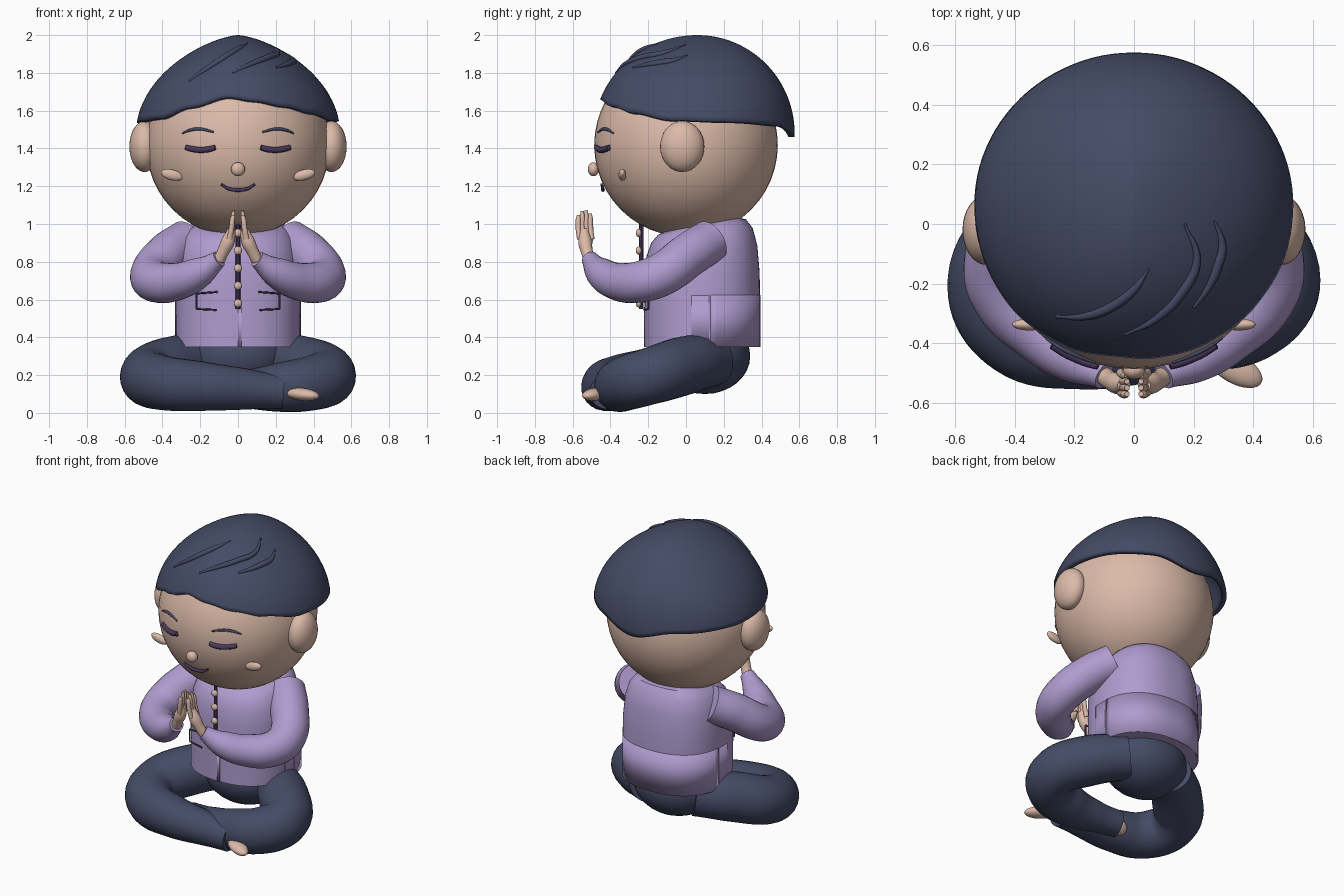
import bpy, bmesh
from math import sin, cos, pi, radians, asin, sqrt, copysign
from mathutils import Vector, Matrix, Euler

cube = bpy.data.objects.get("Cube")
if cube:
    bpy.data.objects.remove(cube, do_unlink=True)


def material(name, rgb):
    m = bpy.data.materials.new(name)
    m.use_nodes = True
    m.diffuse_color = (*rgb, 1)
    m.node_tree.nodes["Principled BSDF"].inputs["Base Color"].default_value = (*rgb, 1)
    return m


NAVY = material("navy", (0.058, 0.07, 0.13))
SKIN = material("skin", (0.71, 0.49, 0.395))
LILAC = material("lilac", (0.43, 0.33, 0.62))
PLUM = material("dark plum", (0.07, 0.042, 0.115))


def add_mesh(name, mesh, mat):
    ob = bpy.data.objects.new(name, mesh)
    bpy.context.collection.objects.link(ob)
    mesh.materials.clear()
    mesh.materials.append(mat)
    bpy.ops.object.select_all(action='DESELECT')
    ob.select_set(True)
    bpy.context.view_layer.objects.active = ob
    bpy.ops.object.shade_smooth_by_angle(angle=radians(40))
    return ob


def ball(name, mat, loc, size, rot=(0, 0, 0), seg=32):
    bm = bmesh.new()
    mtx = Matrix.LocRotScale(Vector(loc), Euler(rot), Vector(size))
    bmesh.ops.create_uvsphere(bm, u_segments=seg, v_segments=seg // 2, radius=1, matrix=mtx)
    me = bpy.data.meshes.new(name)
    bm.to_mesh(me)
    add_mesh(name, me, mat)


def tube(name, mat, pts, radii, res=6):
    """Smooth tapered tube through a few points."""
    cu = bpy.data.curves.new(name, 'CURVE')
    cu.dimensions = '3D'
    cu.bevel_depth = 1
    cu.bevel_resolution = res
    cu.resolution_u = 10
    cu.use_fill_caps = True
    sp = cu.splines.new('BEZIER')
    sp.radius_interpolation = 'CARDINAL'
    sp.bezier_points.add(len(pts) - 1)
    for bp, p, r in zip(sp.bezier_points, pts, radii):
        bp.co = p
        bp.radius = r
        bp.handle_left_type = bp.handle_right_type = 'AUTO'
    tmp = bpy.data.objects.new(name + "_path", cu)
    bpy.context.collection.objects.link(tmp)
    dg = bpy.context.evaluated_depsgraph_get()
    me = bpy.data.meshes.new_from_object(tmp.evaluated_get(dg))
    bpy.data.objects.remove(tmp, do_unlink=True)
    add_mesh(name, me, mat)


def sheet(name, mat, fn, nu, nv, thick=0):
    """Grid surface from fn(u, v) with u and v in 0..1."""
    bm = bmesh.new()
    g = [[bm.verts.new(fn(i / nu, j / nv)) for j in range(nv + 1)] for i in range(nu + 1)]
    for i in range(nu):
        for j in range(nv):
            bm.faces.new((g[i][j], g[i + 1][j], g[i + 1][j + 1], g[i][j + 1]))
    bmesh.ops.remove_doubles(bm, verts=bm.verts, dist=1e-5)
    bmesh.ops.recalc_face_normals(bm, faces=bm.faces)
    me = bpy.data.meshes.new(name)
    bm.to_mesh(me)
    ob = add_mesh(name, me, mat)
    if thick:
        mod = ob.modifiers.new("Thickness", 'SOLIDIFY')
        mod.thickness = thick
        mod.offset = -1
    return ob


def interp(table, x):
    for (a, p), (b, q) in zip(table, table[1:]):
        if x <= b:
            t = (x - a) / (b - a)
            return p + (q - p) * t * t * (3 - 2 * t)
    return table[-1][1]


def flip(pts, s):
    return [(s * x, y, z) for x, y, z in pts]


# Head, ears, nose, cheeks
HEAD_Z, HEAD_R = 1.418, 0.486
ball("head", SKIN, (0, 0, HEAD_Z), (HEAD_R,) * 3, seg=48)
ball("nose", SKIN, (0, -0.49, 1.29), (0.037, 0.03, 0.037))
for s, side in ((1, "left"), (-1, "right")):
    ball(side + "_ear", SKIN, (s * 0.495, -0.02, 1.41), (0.08, 0.117, 0.135))
    ball(side + "_cheek", SKIN, (s * 0.35, -0.337, 1.26), (0.06, 0.02, 0.028), (0, -s * 0.25, 0))


# Face lines lying on the head
def on_face(pts, r):
    return [(x, -sqrt(r * r - x * x - (z - HEAD_Z) ** 2), z) for x, z in pts]


for s, side in ((1, "left"), (-1, "right")):
    eye = on_face([(0.12, 1.405), (0.155, 1.396), (0.195, 1.392), (0.235, 1.396), (0.275, 1.405)], 0.49)
    tube(side + "_eyelid", PLUM, flip(eye, s), [0.014, 0.016, 0.016, 0.016, 0.014], 3)
    brow = on_face([(0.13, 1.487), (0.2, 1.503), (0.25, 1.498), (0.295, 1.48)], 0.488)
    tube(side + "_eyebrow", NAVY, flip(brow, s), [0.005, 0.008, 0.008, 0.004], 3)
mouth = on_face([(-0.088, 1.21), (-0.05, 1.187), (0, 1.18), (0.05, 1.187), (0.088, 1.21)], 0.5)
tube("mouth", PLUM, mouth, [0.007, 0.009, 0.01, 0.009, 0.007], 3)

# Hair cap with a wavy hairline, narrower to the sides and fuller in front
HC, HR, FRONT = Vector((0, 0.06, 1.48)), Vector((0.54, 0.515, 0.52)), 0.548
HAIRLINE = [(-180, 1.46), (-150, 1.52), (-110, 1.53), (-75, 1.545), (-52, 1.56), (-30, 1.62),
            (-6, 1.675), (10, 1.655), (30, 1.625), (50, 1.59), (75, 1.55), (110, 1.54),
            (150, 1.52), (180, 1.46)]


def hair_point(u, v):
    az = u * 360 - 180
    low = asin((interp(HAIRLINE, az) - HC.z) / HR.z)
    el = pi / 2 + (low - pi / 2) * v
    a, c = radians(az), max(cos(el), 0)
    depth = FRONT if cos(a) > 0 else HR.y
    return HC + Vector((HR.x * c ** 1.35 * sin(a), -depth * c * cos(a), HR.z * sin(el)))


hair = sheet("hair", NAVY, hair_point, 96, 28, 0.032)
bpy.context.view_layer.update()

# Raised locks on the crown, dropped onto the hair
LOCKS = [[(-0.26, -0.31), (-0.17, -0.31), (-0.08, -0.28), (0, -0.22), (0.05, -0.15)],
         [(-0.03, -0.37), (0.07, -0.32), (0.16, -0.23), (0.21, -0.12), (0.17, 0.0)],
         [(0.2, -0.28), (0.25, -0.21), (0.28, -0.14), (0.295, -0.07), (0.27, 0.01)]]
for i, lock in enumerate(LOCKS):
    path = [hair.ray_cast((x, y, 3), (0, 0, -1))[1] for x, y in lock]
    tube(f"hair_lock_{i + 1}", NAVY, path, [0.006, 0.013, 0.017, 0.014, 0.004], 4)

# Shirt body, a rounded box in plan
TC, TX, TY = 0.085, 0.33, 0.305


def body(az, z, k):
    sx, sy = (copysign(abs(f) ** 0.86, f) for f in (sin(az), cos(az)))
    return Vector((TX * k * sx, TC - TY * k * sy, z))


PROFILE = [(0, 0.35), (1, 0.35), (1, 0.5), (1.005, 0.62), (1, 0.74), (0.96, 0.86), (0.88, 0.94),
           (0.76, 0.985), (0.5, 1.01), (0, 1.02)]


def shirt_point(u, v):
    k, z = PROFILE[round(v * (len(PROFILE) - 1))]
    p = body(u * 2 * pi, z, k)
    p.z += 0.2 * (p.y - TC) * max(0, (z - 0.74) / 0.28)  # neckline dips to the front
    return p


sheet("shirt", LILAC, shirt_point, 64, len(PROFILE) - 1)


def panel(name, a, b, z0, z1, k):
    sheet(name, LILAC, lambda u, v: body(radians(a + (b - a) * u), z0 + (z1 - z0) * v, k), 32, 1, 0.008)


panel("back_hem", 96, 264, 0.35, 0.625, 1.012)
panel("left_vent", 82, 95, 0.35, 0.622, 1.008)
panel("right_vent", -95, -82, 0.35, 0.622, 1.008)
panel("front_overlap", 0, 2, 0.35, 0.56, 1.01)

# Placket and buttons
tube("placket", PLUM, [(0, -0.236, 0.55), (0, -0.238, 0.76), (0, -0.236, 1.0)], [0.012] * 3, 2)
for i in range(5):
    ball(f"button_{i + 1}", SKIN, (0, -0.25, 0.58 + i * 0.093), (0.022, 0.016, 0.022), seg=16)

# Sleeves, pocket trims and praying hands
ARM = [(0.27, 0.13, 0.91), (0.37, 0.02, 0.84), (0.455, -0.125, 0.735), (0.435, -0.24, 0.695),
       (0.325, -0.36, 0.695), (0.2, -0.455, 0.745), (0.1, -0.51, 0.815)]
for s, side in ((1, "left"), (-1, "right")):
    tube(side + "_sleeve", LILAC, flip(ARM, s), [0.115, 0.118, 0.115, 0.11, 0.1, 0.08, 0.045], 10)
    trim = [(0.11, -0.222, 0.64), (0.22, -0.198, 0.632), (0.22, -0.198, 0.55), (0.115, -0.222, 0.545)]
    for j in range(3):
        tube(f"{side}_pocket_line_{j + 1}", PLUM, flip(trim[j:j + 2], s), [0.005] * 2, 2)

    palm = [(0.1, -0.51, 0.81), (0.078, -0.525, 0.855), (0.052, -0.535, 0.91), (0.034, -0.54, 0.97)]
    tube(side + "_palm", SKIN, flip(palm, s), [0.032, 0.032, 0.036, 0.022], 6)
    for k in range(4):
        y = -0.57 + k * 0.021
        tip = (1.045, 1.068, 1.072, 1.055)[k]
        finger = [(0.045, y + 0.008, 0.92), (0.034, y, 0.98), (0.028, y, 1.03), (0.023, y, tip)]
        tube(f"{side}_finger_{k + 1}", SKIN, flip(finger, s), [0.015, 0.0145, 0.0135, 0.009], 3)
    thumb = [(0.06, -0.52, 0.87), (0.042, -0.505, 0.93), (0.028, -0.498, 0.985)]
    tube(side + "_thumb", SKIN, flip(thumb, s), [0.017, 0.015, 0.009], 3)

# Seat and crossed legs
ball("seat", NAVY, (0, 0.1, 0.3), (0.27, 0.24, 0.2))
THIGH = [(0.16, 0.14, 0.28), (0.35, -0.01, 0.25), (0.475, -0.19, 0.195)]
tube("left_leg", NAVY, THIGH + [(0.4, -0.31, 0.16), (0.22, -0.355, 0.135), (0.03, -0.345, 0.125),
     (-0.13, -0.32, 0.12)], [0.14, 0.155, 0.15, 0.145, 0.13, 0.1, 0.085], 10)
tube("right_leg", NAVY, flip(THIGH, -1) + [(-0.4, -0.36, 0.16), (-0.18, -0.425, 0.14),
     (0.05, -0.425, 0.125), (0.24, -0.42, 0.11)], [0.14, 0.155, 0.15, 0.145, 0.13, 0.108, 0.09], 10)

# Bare feet
ball("right_foot", SKIN, (0.34, -0.485, 0.098), (0.1, 0.05, 0.033), (0, 0.1, -0.5))
ball("left_foot", SKIN, (-0.14, -0.32, 0.1), (0.06, 0.05, 0.05))
